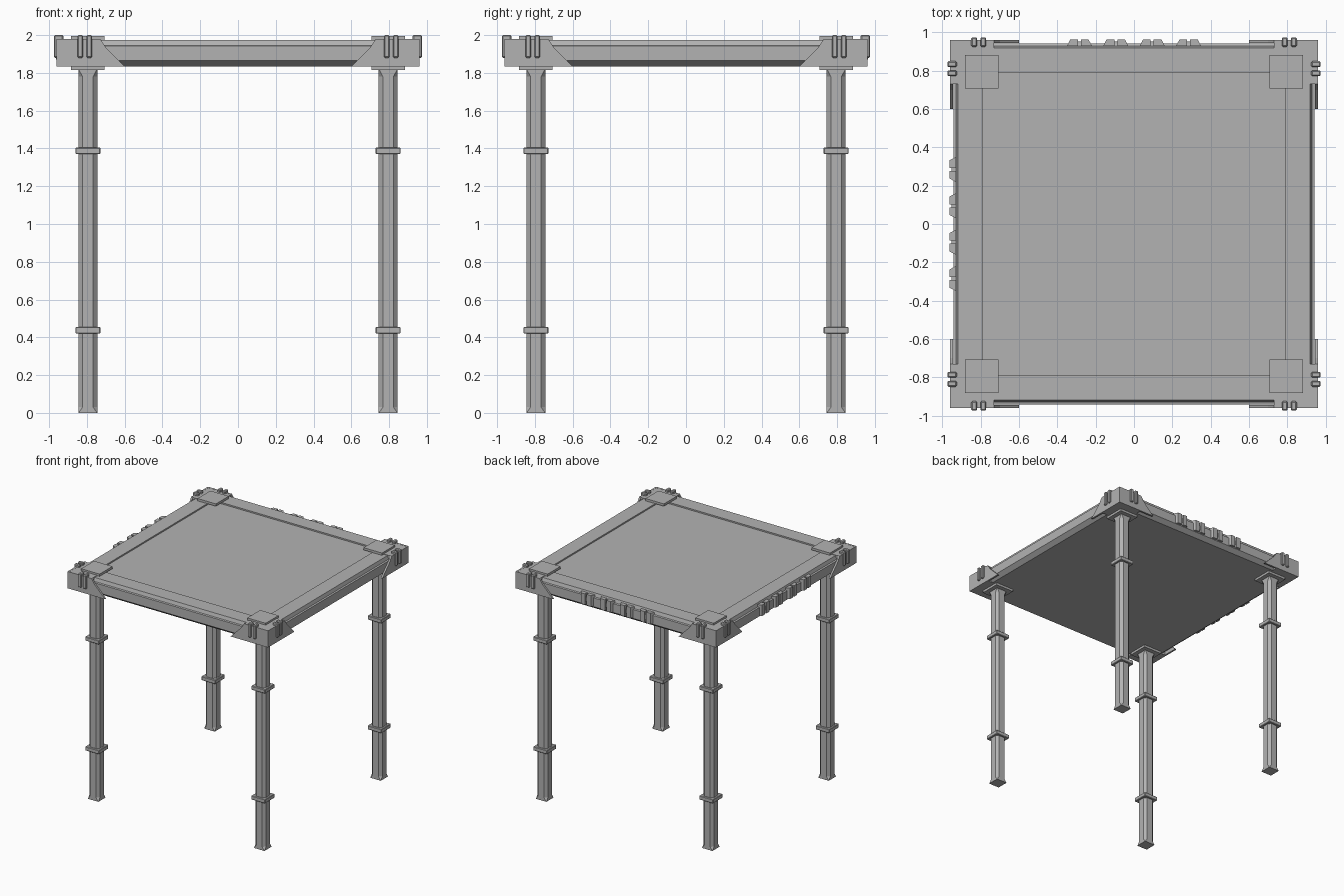
import bpy, bmesh
from mathutils import Matrix, Vector
from math import pi

cube = bpy.data.objects.get("Cube")
if cube:
    bpy.data.objects.remove(cube)

GREY = (0.45, 0.45, 0.45, 1)
metal = bpy.data.materials.new("plain grey")
metal.diffuse_color = GREY
metal.use_nodes = True
metal.node_tree.nodes["Principled BSDF"].inputs["Base Color"].default_value = GREY


def finish(name, bm, bevel=0):
    """Turn a bmesh into a named grey object."""
    bmesh.ops.recalc_face_normals(bm, faces=bm.faces)
    mesh = bpy.data.meshes.new(name)
    bm.to_mesh(mesh)
    bm.free()
    mesh.materials.append(metal)
    ob = bpy.data.objects.new(name, mesh)
    bpy.context.collection.objects.link(ob)
    if bevel:
        mod = ob.modifiers.new("soft edge", "BEVEL")
        mod.width, mod.segments = bevel, 1
    return ob


def add_box(bm, x0, x1, y0, y1, z0, z1):
    size = Matrix.Diagonal((x1 - x0, y1 - y0, z1 - z0, 1))
    mid = Matrix.Translation(((x0 + x1) / 2, (y0 + y1) / 2, (z0 + z1) / 2))
    bmesh.ops.create_cube(bm, size=1, matrix=mid @ size)


def loft(bm, rings):
    """Skin a stack of matching rings and cap both ends."""
    loops = [[bm.verts.new(p) for p in ring] for ring in rings]
    n = len(loops[0])
    for a, b in zip(loops, loops[1:]):
        for i in range(n):
            j = (i + 1) % n
            bm.faces.new((a[i], a[j], b[j], b[i]))
    bm.faces.new(loops[0])
    bm.faces.new(loops[-1])


def square(h, z):
    return [(-h, -h, z), (h, -h, z), (h, h, z), (-h, h, z)]


def cut_square(h, c, z, cx, cy):
    k = h - c
    pts = [(-k, -h), (k, -h), (h, -k), (h, k), (k, h), (-k, h), (-h, k), (-h, -k)]
    return [(cx + x, cy + y, z) for x, y in pts]


# Table top: stepped rim with an undercut and a recessed centre panel
bm = bmesh.new()
rim = [(0.905, 1.835), (0.943, 1.865), (0.943, 1.942), (0.93, 1.946),
       (0.92, 1.975), (0.79, 1.975), (0.79, 1.963)]
loft(bm, [square(h, z) for h, z in rim])
finish("table_top", bm)

LEG = 0.795
FLANGE = [(0.96, 1.835), (0.60, 1.835), (0.70, 1.935), (0.73, 1.98), (0.96, 1.98)]

for side_x, side_name in ((-1, "right"), (1, "left")):
    for side_y, end_name in ((-1, "front"), (1, "back")):
        where = f"{end_name}_{side_name}"
        cx, cy = LEG * side_x, LEG * side_y

        # Leg: chamfered shaft returning to a square at each end
        bm = bmesh.new()
        stops = [(0, 0.001), (0.03, 0.022), (1.78, 0.022), (1.82, 0.001)]
        loft(bm, [cut_square(0.05, c, z, cx, cy) for z, c in stops])
        finish(f"{where}_leg", bm)

        # Leg bands
        bm = bmesh.new()
        for z in (0.42, 1.37):
            add_box(bm, cx - 0.066, cx + 0.066, cy - 0.066, cy + 0.066, z, z + 0.035)
        finish(f"{where}_leg_bands", bm, 0.004)

        # Plates above and below the corner
        bm = bmesh.new()
        for z in (1.815, 1.975):
            add_box(bm, cx - 0.088, cx + 0.088, cy - 0.088, cy + 0.088, z, z + 0.02)
        finish(f"{where}_corner_plates", bm)

        # Corner block with a thin sloped flange along both edges
        bm = bmesh.new()
        add_box(bm, 0.73, 0.958, 0.73, 0.958, 1.835, 1.979)
        loft(bm, [[(a, d, z) for a, z in FLANGE] for d in (0.945, 0.96)])
        loft(bm, [[(d, a, z) for a, z in FLANGE] for d in (0.945, 0.96)])
        bmesh.ops.scale(bm, vec=(side_x, side_y, 1), verts=bm.verts)
        finish(f"{where}_corner_block", bm)

        # Paired fins gripping both outer faces
        bm = bmesh.new()
        for a in (0.772, 0.82):
            add_box(bm, a, a + 0.03, 0.925, 0.975, 1.88, 2.0)
            add_box(bm, 0.925, 0.975, a, a + 0.03, 1.88, 2.0)
        bmesh.ops.scale(bm, vec=(side_x, side_y, 1), verts=bm.verts)
        finish(f"{where}_corner_fins", bm, 0.006)

# Clips along two edges: paired tapered ribs joined by a bar
for name, turn in (("back_edge_clips", 0), ("right_edge_clips", pi / 2)):
    bm = bmesh.new()
    for i in range(4):
        mid = (i - 1.5) * 0.19
        for s in (-1, 1):
            foot = [(0.008, 0.93), (0.065, 0.93), (0.048, 0.963), (0.008, 0.963)]
            loft(bm, [[(mid + s * x, y, z) for x, y in foot] for z in (1.87, 1.965)])
        add_box(bm, mid - 0.03, mid + 0.03, 0.93, 0.953, 1.895, 1.935)
    bmesh.ops.rotate(bm, cent=Vector(), matrix=Matrix.Rotation(turn, 3, "Z"), verts=bm.verts)
    finish(name, bm)
